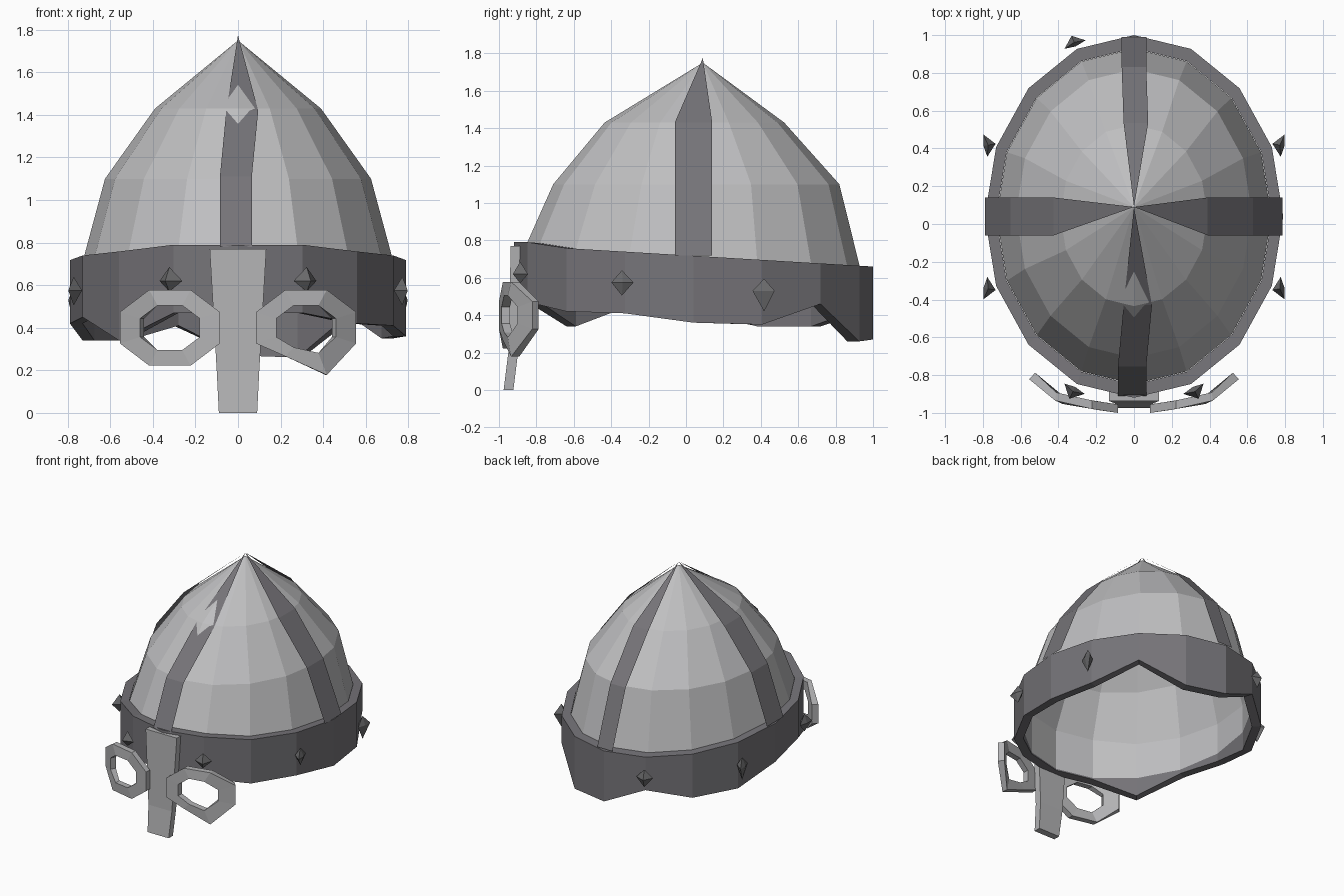
import bpy
import bmesh
from math import sin, cos, pi, radians
from mathutils import Vector, Matrix

cube = bpy.data.objects.get("Cube")
if cube:
    bpy.data.objects.remove(cube, do_unlink=True)


def material(name, r, g, b):
    mat = bpy.data.materials.new(name)
    mat.use_nodes = True
    mat.diffuse_color = (r, g, b, 1)
    mat.node_tree.nodes["Principled BSDF"].inputs["Base Color"].default_value = (r, g, b, 1)
    return mat


light_steel = material("light steel", 0.52, 0.52, 0.53)
guard_steel = material("guard steel", 0.45, 0.45, 0.46)
dark_iron = material("dark iron", 0.18, 0.175, 0.19)
stud_iron = material("stud iron", 0.14, 0.14, 0.145)


def finish(bm, name, mat, fix_normals=True):
    if fix_normals:
        bmesh.ops.recalc_face_normals(bm, faces=bm.faces[:])
    mesh = bpy.data.meshes.new(name)
    bm.to_mesh(mesh)
    bm.free()
    mesh.materials.append(mat)
    obj = bpy.data.objects.new(name, mesh)
    bpy.context.collection.objects.link(obj)


def bridge(bm, a, b, closed=True):
    """Join two equal rows of vertices with quads."""
    count = len(a)
    for i in range(count if closed else count - 1):
        j = (i + 1) % count
        bm.faces.new((a[i], a[j], b[j], b[i]))


SIDES = 16
# Lower edge of the band, from the back around through the left side
LOWER_EDGE = [.27, .26, .46, .35, .36, .41, .42, .47, .47, .47, .34, .45, .42, .34, .34, .41]


def oval(bm, rx, ry, cy, height):
    """One ring of the helmet; height is a function of index and y."""
    ring = []
    for i in range(SIDES):
        a = 2 * pi * i / SIDES
        y = cy + ry * cos(a)
        ring.append(bm.verts.new((rx * sin(a), y, height(i, y))))
    return ring


def low(i, y):
    return LOWER_EDGE[i]


def high(i, y):
    return min(0.79, 0.72 - 0.06 * y + 0.13 * max(0, -y - 0.64))


# Domed shell, ending partway down inside the band
bm = bmesh.new()
rings = [
    oval(bm, 0.728, 0.888, 0.04, lambda i, y: 0.48),
    oval(bm, 0.728, 0.888, 0.04, high),
    oval(bm, 0.625, 0.765, 0.055, lambda i, y: 1.1),
    oval(bm, 0.39, 0.48, 0.045, lambda i, y: 1.43),
]
for a, b in zip(rings, rings[1:]):
    bridge(bm, a, b)
tip = bm.verts.new((0, 0.09, 1.75))
for i in range(SIDES):
    bm.faces.new((rings[-1][i], rings[-1][(i + 1) % SIDES], tip))
finish(bm, "dome", light_steel)

# Thick brow band with an uneven lower edge
bm = bmesh.new()
loops = [
    oval(bm, 0.79, 0.96, 0.04, low),
    oval(bm, 0.79, 0.96, 0.04, high),
    oval(bm, 0.73, 0.89, 0.04, high),
    oval(bm, 0.73, 0.89, 0.04, low),
]
for i in range(4):
    bridge(bm, loops[i], loops[(i + 1) % 4])
finish(bm, "brow_band", dark_iron)


# Thin straps running from the band to the tip
def strap(name, out, centre, half, rows):
    out = Vector(out)
    across = Vector((-out.y, out.x, 0))
    bm = bmesh.new()
    last = None
    for dist, z, shift in rows:
        mid = out * dist + across * (centre + shift) + Vector((0, 0, z))
        row = [bm.verts.new(mid - across * half), bm.verts.new(mid + across * half)]
        if last:
            bridge(bm, last, row, closed=False)
        last = row
    bm.faces.new((last[0], last[1], bm.verts.new((0, 0.09, 1.775))))
    finish(bm, name, dark_iron, fix_normals=False)


strap("front_strap", (0, -1, 0), -0.01, 0.075,
      [(0.91, 0.78, 0), (0.755, 1.11, 0), (0.43, 1.42, 0.03)])
strap("back_strap", (0, 1, 0), 0, 0.065,
      [(0.99, 0.67, 0), (0.83, 1.1, 0), (0.535, 1.43, -0.01)])
strap("left_strap", (1, 0, 0), 0.04, 0.1,
      [(0.785, 0.72, 0), (0.63, 1.11, 0), (0.39, 1.43, 0)])
strap("right_strap", (-1, 0, 0), -0.04, 0.1,
      [(0.79, 0.73, 0), (0.655, 1.11, 0), (0.425, 1.41, 0)])

# Nose guard: tapered bar kicking forward at the bottom
bm = bmesh.new()
rows = []
for z, half, front in [(0.77, 0.133, -0.937), (0.2, 0.1, -0.95), (0, 0.09, -0.975)]:
    corners = [(-half, front), (half, front), (half, front + 0.052), (-half, front + 0.052)]
    rows.append([bm.verts.new((x, y, z)) for x, y in corners])
bridge(bm, rows[0], rows[1])
bridge(bm, rows[1], rows[2])
bm.faces.new(rows[0])
bm.faces.new(rows[2])
finish(bm, "nose_guard", guard_steel)


# Eye rings: eight-sided frames wrapped around the face
def wrap(x):
    return -1 + 0.17 * max(0, x - 0.1) + 0.65 * max(0, x - 0.4)


def eye_ring(name, side, droop):
    bm = bmesh.new()
    loops = []
    for rx, rz, depth, sag in [(0.235, 0.178, 0, droop), (0.14, 0.105, 0, droop / 2),
                               (0.14, 0.105, 0.045, droop / 2), (0.235, 0.178, 0.045, droop)]:
        loop = []
        for i in range(8):
            a = pi / 8 + i * pi / 4
            x = 0.32 + rx * cos(a) / cos(pi / 8)
            z = 0.4 + rz * sin(a) / cos(pi / 8)
            if sin(a) < -0.8:
                z -= sag * (x - 0.32)
            lean = 0.7 * min(1, max(0, x - 0.4) * 10)
            loop.append(bm.verts.new((side * (x - lean * depth), wrap(x) + depth * (1 - lean / 3), z)))
        loops.append(loop)
    for i in range(4):
        bridge(bm, loops[i], loops[(i + 1) % 4])
    finish(bm, name, guard_steel)


eye_ring("left_eye_ring", 1, 0.45)
eye_ring("right_eye_ring", -1, 0)


# Eight-faced studs around the band, facing a compass angle
def stud(name, x, y, z, facing, inner, outer, drop=0.07):
    bm = bmesh.new()
    corners = [(0.06, 0), (0, outer), (-0.06, 0), (0, -inner)]
    ring = [bm.verts.new((u, v, 0)) for u, v in corners]
    for end in (-drop, 0.065):
        point = bm.verts.new((0, (outer - inner) / 3, end))
        for k in range(4):
            bm.faces.new((ring[k], ring[(k + 1) % 4], point))
    bm.transform(Matrix.Translation((x, y, z)) @ Matrix.Rotation(radians(facing - 90), 4, "Z"))
    finish(bm, name, stud_iron)


for label, s in (("left", 1), ("right", -1)):
    stud(label + "_brow_stud", s * 0.315, -0.872, 0.62, -90 + s * 27, 0.01, 0.06, 0.05)
    stud(label + "_front_stud", s * 0.787, -0.34, 0.575, 90 - s * 90 + s * 10, 0.055, 0.01)
    stud(label + "_rear_stud", s * 0.787, 0.415, 0.53, 90 - s * 90 - s * 10, 0.055, 0.01, 0.11)
stud("back_stud", -0.312, 0.95, 0.52, 112, 0.01, 0.05)
